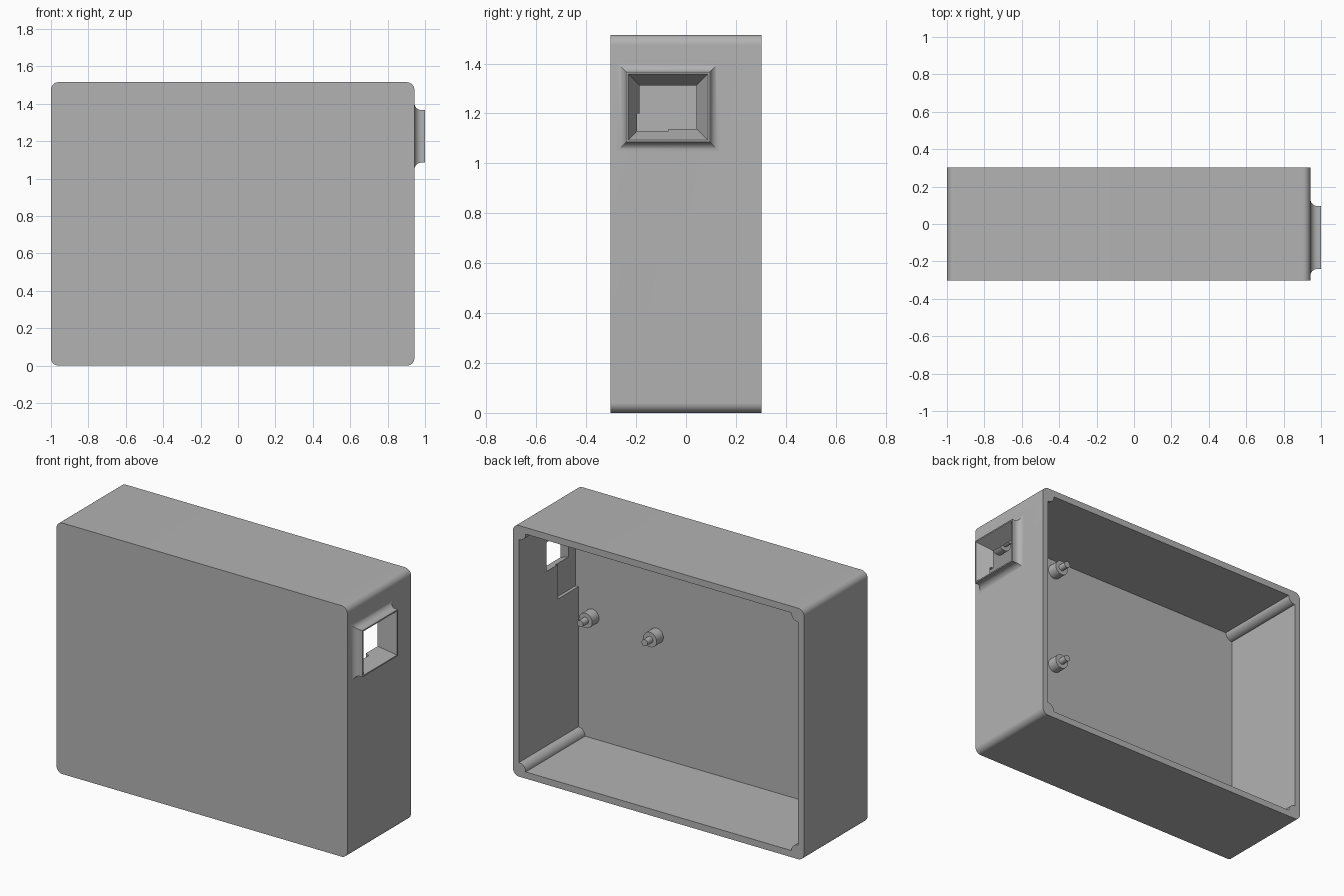
import bpy, bmesh
from math import sin, cos, pi, radians

cube = bpy.data.objects.get("Cube")
if cube:
    bpy.data.objects.remove(cube)

grey = bpy.data.materials.new("plain grey")
grey.use_nodes = True
colour = (0.45, 0.45, 0.45, 1)
grey.diffuse_color = colour
grey.node_tree.nodes["Principled BSDF"].inputs["Base Color"].default_value = colour

X0, X1, Y0, Y1, TOP = -1.0, 0.943, -0.303, 0.303, 1.515
WALL = 0.04


def loft(name, rings):
    """Closed solid through rings with equal point counts."""
    bm = bmesh.new()
    loops = [[bm.verts.new(p) for p in ring] for ring in rings]
    n = len(loops[0])
    for a, b in zip(loops, loops[1:]):
        for i in range(n):
            j = (i + 1) % n
            bm.faces.new((a[i], a[j], b[j], b[i]))
    bm.faces.new(loops[0])
    bm.faces.new(loops[-1])
    bmesh.ops.recalc_face_normals(bm, faces=bm.faces)
    mesh = bpy.data.meshes.new(name)
    bm.to_mesh(mesh)
    bm.free()
    mesh.materials.append(grey)
    obj = bpy.data.objects.new(name, mesh)
    bpy.context.collection.objects.link(obj)
    return obj


def corner_profile(x0, x1, z0, z1, r, convex):
    """Rectangle whose corners are rounded outwards or scooped inwards."""
    pts = []
    corners = [(x1, z1, 1, 1), (x0, z1, -1, 1), (x0, z0, -1, -1), (x1, z0, 1, -1)]
    for k, (cx, cz, sx, sz) in enumerate(corners):
        for i in range(13):
            t = i / 12 * pi / 2
            if k % 2:
                t = pi / 2 - t
            if convex:
                dx, dz = r - r * cos(t), r - r * sin(t)
            else:
                dx, dz = r * sin(t), r * cos(t)
            pts.append((cx - sx * dx, cz - sz * dz))
    return pts


def prism(name, pts, y0, y1):
    return loft(name, [[(x, y, z) for x, z in pts] for y in (y0, y1)])


def port_ring(x, grow):
    """Rectangle around the side port, enlarged by grow."""
    y0, y1, z0, z1 = -0.24 - grow, 0.096 + grow, 1.085 - grow, 1.366 + grow
    return [(x, y0, z0), (x, y1, z0), (x, y1, z1), (x, y0, z1)]


def cut(obj, cutters):
    bpy.context.view_layer.objects.active = obj
    for c in cutters:
        mod = obj.modifiers.new("cut", 'BOOLEAN')
        mod.operation, mod.solver, mod.object = 'DIFFERENCE', 'EXACT', c
        bpy.ops.object.modifier_apply(modifier=mod.name)


# Box shell and the side port with its concave flared foot
case = prism("case_shell", corner_profile(X0, X1, 0, TOP, 0.04, True), Y0, Y1)
R = 0.038
rings = [port_ring(X1 - 0.003, R)]
for i in range(11):
    t = i / 10 * pi / 2
    rings.append(port_ring(X1 + R - R * cos(t), R - R * sin(t)))
rings.append(port_ring(1.0, 0))
port = loft("flared_port", rings)

# Cutters: cavity with four round corner posts, tapered port opening, cable recess
cavity = prism("cavity_cutter", corner_profile(
    X0 + WALL, X1 - WALL, WALL, TOP - WALL, 0.045, False), Y0 + WALL, Y1 + 0.1)
step = 0.045 / (1 - X1 + WALL)
funnel = loft("funnel_cutter", [port_ring(x, -0.008 - step * (1 - x)) for x in (1.01, 0.88)])
recess = prism("recess_cutter", [(0.85, 0.93), (0.922, 0.93), (0.922, 1.2), (0.85, 1.2)],
               Y0 + WALL, -0.07)
cut(case, [cavity, funnel, recess])
cut(port, [funnel])
for c in (cavity, funnel, recess):
    bpy.data.objects.remove(c)

# Four stepped mounting pegs on the inside of the front wall
parts = [case, port]
base = Y0 + WALL
profile = [(0.045, base - 0.01), (0.045, base + 0.065), (0.02, base + 0.065), (0.02, base + 0.115)]
for side, x in (("left", 0.81), ("right", 0.38)):
    for level, z in (("lower", 0.775), ("upper", 1.40)):
        peg = loft(f"{level}_{side}_peg", [
            [(x + r * cos(a * pi / 12), y, z + r * sin(a * pi / 12)) for a in range(24)]
            for r, y in profile])
        parts.append(peg)

for obj in parts:
    bpy.ops.object.select_all(action='DESELECT')
    obj.select_set(True)
    bpy.context.view_layer.objects.active = obj
    bpy.ops.object.shade_smooth_by_angle(angle=radians(30))
